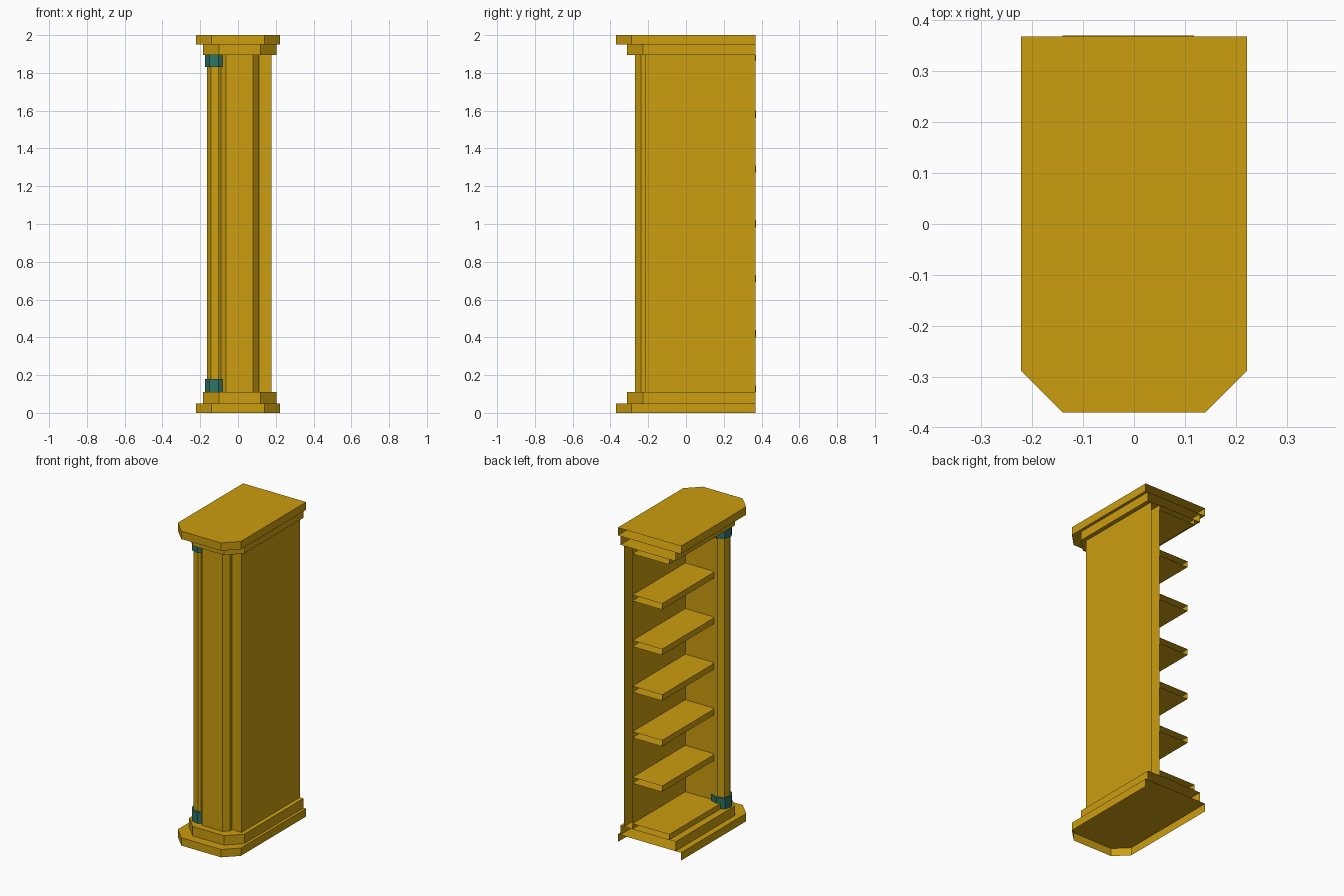
import bpy, bmesh, math

if "Cube" in bpy.data.objects:
    bpy.data.objects.remove(bpy.data.objects["Cube"])

def material(name, rgb):
    m = bpy.data.materials.new(name)
    m.diffuse_color = (*rgb, 1)
    m.use_nodes = True
    m.node_tree.nodes["Principled BSDF"].inputs["Base Color"].default_value = m.diffuse_color
    return m

GOLD = material("golden wood", (0.60, 0.34, 0.005))
TEAL = material("teal paint", (0.026, 0.17, 0.13))
BACK = 0.37

def extrude(name, pts, z0, z1, mat, bottom=True, top=True, closed=False):
    """Raise a counter-clockwise outline; the last side (the back) stays open unless closed."""
    bm = bmesh.new()
    lo = [bm.verts.new((x, y, z0)) for x, y in pts]
    hi = [bm.verts.new((x, y, z1)) for x, y in pts]
    n = len(pts)
    for i in range(n if closed else n - 1):
        j = (i + 1) % n
        bm.faces.new((lo[i], lo[j], hi[j], hi[i]))
    if bottom:
        bm.faces.new(lo[::-1])
    if top:
        bm.faces.new(hi)
    me = bpy.data.meshes.new(name)
    bm.to_mesh(me)
    bm.free()
    me.materials.append(mat)
    ob = bpy.data.objects.new(name, me)
    bpy.context.collection.objects.link(ob)
    return ob

def slab(x0, x1, yf, c, back=BACK):
    """Rectangle with clipped front corners."""
    return [(x0, back), (x0, yf + c), (x0 + c, yf),
            (x1 - c, yf), (x1, yf + c), (x1, back)]

def board(x0, x1, yf):
    return [(x0, BACK), (x0, yf), (x1, yf), (x1, BACK)]

def octagon(r, cx=-0.111, cy=-0.199, turn=7.5):
    return [(cx + r * math.cos(math.radians(turn + 45 * i)),
             cy + r * math.sin(math.radians(turn + 45 * i))) for i in range(8)]

# Stepped base and cornice (hollow, open towards the wall)
wide = slab(-0.222, 0.222, -0.37, 0.082, 0.368)
narrow = slab(-0.184, 0.204, -0.312, 0.084, 0.368)
extrude("base_plinth", wide, 0, 0.05, GOLD, bottom=False)
extrude("base_step", narrow, 0.05, 0.11, GOLD, bottom=False)
extrude("cornice_step", narrow, 1.895, 1.95, GOLD, top=False)
extrude("cornice_top", wide, 1.95, 2.0, GOLD)

# Front panel and right side panel as one L-shaped shell
body = [(0.118, 0.368), (0.118, -0.163), (-0.095, -0.163), (-0.095, -0.238),
        (-0.063, -0.27), (0.08, -0.27), (0.11, -0.238), (0.11, -0.217),
        (0.177, -0.217), (0.177, 0.368)]
extrude("body_panels", body, 0.11, 1.895, GOLD, bottom=False, top=False)

# Floor and ceiling boards
extrude("floor_board", board(-0.14, 0.118, -0.163), 0.11, 0.145, GOLD)
extrude("ceiling_board", board(-0.14, 0.118, -0.163), 1.862, 1.895, GOLD)

# Shelves
for i in range(5):
    z = 0.44 + 0.29 * i
    extrude(f"shelf_{i + 1}", board(-0.09, 0.118, -0.163), z - 0.038, z, GOLD)

# Corner column with teal foot and head
extrude("corner_column", octagon(0.0535), 0.11, 1.895, GOLD, closed=True)
extrude("column_foot", octagon(0.0645), 0.11, 0.18, TEAL, closed=True)
extrude("column_head", octagon(0.0645), 1.83, 1.895, TEAL, closed=True)
